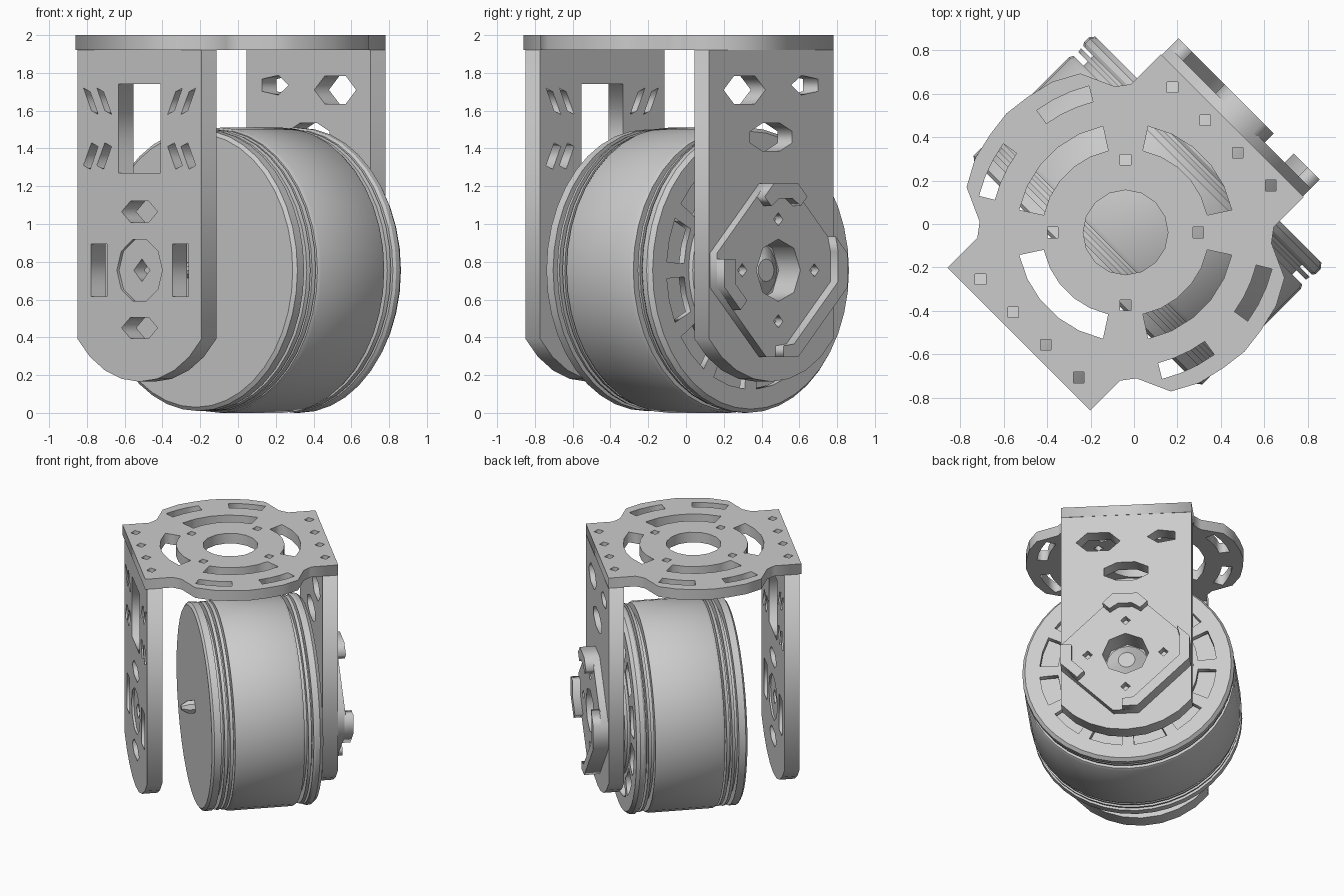
import bpy, bmesh
from math import sin, cos, pi, radians
from mathutils import Matrix

if "Cube" in bpy.data.objects:
    bpy.data.objects.remove(bpy.data.objects["Cube"], do_unlink=True)

metal = bpy.data.materials.new("grey metal")
GREY = (0.6, 0.6, 0.6, 1)
metal.use_nodes = True
metal.diffuse_color = GREY
metal.node_tree.nodes["Principled BSDF"].inputs["Base Color"].default_value = GREY

# The bracket's long axis runs diagonally; sheets facing it use (across, up) coordinates
TURN = Matrix.Rotation(pi / 4, 4, 'Z')
FACING = Matrix(((0, 0, 1, 0), (1, 0, 0, 0), (0, 1, 0, 0), (0, 0, 0, 1)))
AXLE_Z = 0.755
WIDE = 0.465
ARM_THICK = 0.11
LID_U = -0.055


def side_matrix(u, z=0):
    return TURN @ Matrix.Translation((u, 0, z)) @ FACING


# Outline helpers
def ngon(x, y, rx, ry=None, n=8, start=0.0):
    ry = ry or rx
    return [(x + rx * cos(start + 2 * pi * i / n), y + ry * sin(start + 2 * pi * i / n)) for i in range(n)]


def rect(x, y, hx, hy):
    return [(x - hx, y - hy), (x + hx, y - hy), (x + hx, y + hy), (x - hx, y + hy)]


def polar(r, a):
    return r * cos(radians(a)), r * sin(radians(a))


def arc(r, a, b, n):
    return [polar(r, a + (b - a) * i / n) for i in range(n + 1)]


def arc_slot(r0, r1, a, b, n=5):
    return arc(r1, a, b, n) + arc(r0, b, a, n)


def sheet(name, outline, holes, thick, matrix):
    """Flat plate with cut-outs, extruded evenly about its own plane."""
    curve = bpy.data.curves.new(name, 'CURVE')
    curve.dimensions = '2D'
    curve.fill_mode = 'BOTH'
    curve.extrude = thick / 2
    for loop in [outline] + holes:
        spline = curve.splines.new('POLY')
        spline.points.add(len(loop) - 1)
        for p, (x, y) in zip(spline.points, loop):
            p.co = (x, y, 0, 1)
        spline.use_cyclic_u = True
    ob = bpy.data.objects.new(name, curve)
    bpy.context.collection.objects.link(ob)
    ob.matrix_world = matrix
    bpy.ops.object.select_all(action='DESELECT')
    ob.select_set(True)
    bpy.context.view_layer.objects.active = ob
    bpy.ops.object.convert(target='MESH')
    mesh = bpy.context.view_layer.objects.active.data
    mesh.materials.clear()
    mesh.materials.append(metal)


def lathe(name, profile, steps=40):
    """Turn (along axle, radius) points about the axle."""
    bm = bmesh.new()
    verts = [bm.verts.new((r, 0, u)) for u, r in profile]
    edges = [bm.edges.new(pair) for pair in zip(verts, verts[1:])]
    bmesh.ops.spin(bm, geom=verts + edges, cent=(0, 0, 0), axis=(0, 0, 1), angle=2 * pi, steps=steps)
    bmesh.ops.remove_doubles(bm, verts=bm.verts, dist=1e-4)
    bmesh.ops.recalc_face_normals(bm, faces=bm.faces)
    mesh = bpy.data.meshes.new(name)
    bm.to_mesh(mesh)
    bm.free()
    mesh.materials.append(metal)
    ob = bpy.data.objects.new(name, mesh)
    bpy.context.collection.objects.link(ob)
    ob.matrix_world = side_matrix(0, AXLE_Z)
    bpy.ops.object.select_all(action='DESELECT')
    ob.select_set(True)
    bpy.context.view_layer.objects.active = ob
    bpy.ops.object.shade_smooth_by_angle(angle=radians(30))


# Top plate: square ends with two rounded lobes
quarter = [(0.695, WIDE), (0.50, WIDE), (0.44, 0.51), (0.37, 0.665), (0.25, 0.73), (0.12, 0.76), (0, 0.775)]
half = quarter + [(-x, y) for x, y in quarter[-2::-1]]
outline = half + [(x, -y) for x, y in half[::-1]]
holes = [ngon(0, 0, 0.195, n=16)]
for k in range(4):
    holes.append(arc_slot(0.385, 0.50, 90 * k - 33, 90 * k + 33))
    holes.append(ngon(*polar(0.335, 90 * k + 45), 0.035, n=4))
for middle in (90, 270):
    for a, b in ((9, 31), (-31, -9)):
        holes.append(arc_slot(0.62, 0.695, middle + a, middle + b, 3))
for end in (-1, 1):
    holes += [ngon(end * 0.625, y, 0.035, n=4) for y in (-0.32, -0.106, 0.106, 0.32)]
sheet("top_plate", outline, holes, 0.08, TURN @ Matrix.Translation((LID_U, 0, 1.96)))

# Arm outline: straight sides and a rounded foot
foot = [(x, y + AXLE_Z) for x, y in arc(0.59, 218, 322, 8)]
arm = [(-WIDE, 1.92)] + foot + [(WIDE, 1.92)]

# Front arm with window, slots and hub recess
holes = [rect(0, 1.505, 0.157, 0.235), ngon(0, AXLE_Z, 0.17, n=10)]
for z in (1.065, 0.45):
    holes.append(ngon(0, z, 0.135, 0.065, 6))
for s in (-1, 1):
    holes.append(rect(s * 0.305, AXLE_Z, 0.06, 0.14))
    for z, lean in ((1.65, 1), (1.36, -1)):
        for x in (0.24, 0.34):
            shift = 0.03 * lean
            holes.append([(s * (x - shift), z - 0.07), (s * (x + 0.05 - shift), z - 0.05),
                          (s * (x + 0.05 + shift), z + 0.07), (s * (x + shift), z + 0.05)])
sheet("front_arm", arm, holes, ARM_THICK, side_matrix(-0.682))
sheet("front_hub_disc", ngon(0, AXLE_Z, 0.172, n=10), [ngon(0, AXLE_Z, 0.06, n=4)], 0.08, side_matrix(-0.68))

# Back arm with two uneven holes, a slot and a hub hole
holes = [ngon(-0.20, 1.71, 0.157, 0.085, 6), ngon(0.26, 1.735, 0.11, 0.055, 5, pi)]
holes += [ngon(0, 1.46, 0.17, 0.08, 8, pi / 8), ngon(0, AXLE_Z, 0.165)]
sheet("back_arm", arm, holes, ARM_THICK, side_matrix(0.583))

# Diamond mount on the back arm, with raised rims
H, C = 0.46, 0.09
diamond = [(H, -C), (H, C), (C, H), (-C, H), (-H, C), (-H, -C), (-C, -H), (C, -H)]
holes = [ngon(0, 0, 0.165)] + [ngon(*polar(0.27, a), 0.035, n=4) for a in (0, 90, 180, 270)]
sheet("mount_plate", diamond, holes, 0.055, side_matrix(0.664, AXLE_Z))
rims = {
    "mount_long_rim": [(H, C), (H, -C), (C, -H), (-0.02, -H), (-0.02, -0.40), (0.06, -0.39), (0.39, -0.06),
                       (0.39, 0.10), (0.37, 0.18)],
    "mount_top_rim": [(0.16, 0.39), (C, H), (-C, H), (-0.16, 0.39), (-0.11, 0.34), (-0.05, 0.38), (0.05, 0.38),
                      (0.11, 0.34)],
    "mount_corner_rim": [(-H, 0.06), (-H, -C), (-0.34, -0.21), (-0.29, -0.16), (-0.38, -0.07), (-0.38, 0.06)],
}
for name, loop in rims.items():
    sheet(name, loop, [], 0.065, side_matrix(0.717, AXLE_Z))

# Drum: smooth band, end discs and thin rings over a solid core
R = AXLE_Z
lathe("drum_band", [(-0.15, 0.66), (-0.15, R - 0.01), (-0.13, R), (0.33, R), (0.35, R - 0.01), (0.35, 0.66)])
lathe("drum_front_disc", [(-0.315, 0), (-0.315, 0.725), (-0.30, 0.745), (-0.25, 0.745), (-0.25, 0)])
lathe("drum_core", [(-0.26, 0), (-0.26, 0.68), (0.42, 0.68), (0.42, 0)])
for i, u in enumerate((-0.225, -0.185, 0.378)):
    lathe(f"drum_thin_ring_{i + 1}", [(u, 0.66), (u, 0.74), (u + 0.022, 0.745), (u + 0.022, 0.66)])
lathe("drum_back_rim", [(0.415, 0.64), (0.415, 0.745), (0.43, R), (0.46, R), (0.485, 0.735), (0.485, 0.66), (0.42, 0.64)])
lathe("shaft_tip", [(-0.30, 0.05), (-0.36, 0.05), (-0.41, 0.02), (-0.41, 0)], 8)

# Vented back cap, its step, and the axle boss that meets the back arm
vents = [arc_slot(0.50, 0.63, a + 4, a + 26, 2) for a in range(0, 360, 30)]
sheet("drum_back_cap", ngon(0, 0, 0.68, n=40), vents, 0.04, side_matrix(0.465, AXLE_Z))
lathe("back_step", [(0.48, 0.47), (0.50, 0.45), (0.52, 0.45), (0.52, 0)])
lathe("axle_boss", [(0.51, 0.30), (0.53, 0.30), (0.53, 0.15), (0.60, 0.06), (0.60, 0)], 16)
